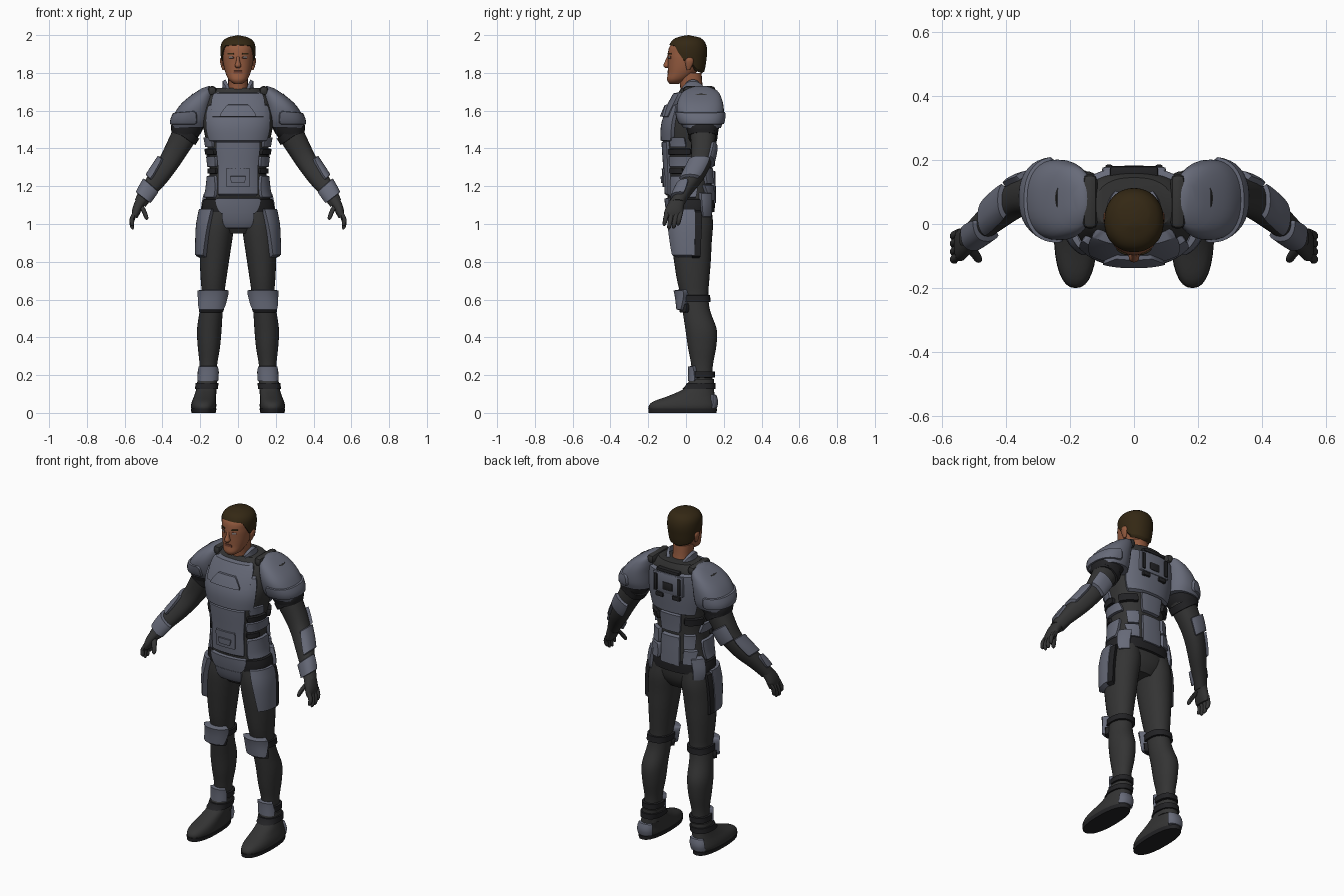
import bpy, bmesh, math
from mathutils import Vector


def material(name, rgb):
    m = bpy.data.materials.new(name)
    m.diffuse_color = (*rgb, 1)
    return m


GREY = material("armour grey", (0.135, 0.145, 0.19))
SUIT = material("dark suit", (0.034, 0.034, 0.034))
BLACK = material("black trim", (0.016, 0.016, 0.018))
SKIN = material("skin", (0.30, 0.105, 0.05))
LIPS = material("lips", (0.17, 0.055, 0.032))
HAIR = material("brown hair", (0.034, 0.021, 0.007))
EYES = material("eye grey", (0.26, 0.23, 0.22))


def finish(name, bm, mat, mirror):
    me = bpy.data.meshes.new(name)
    bm.to_mesh(me)
    bm.free()
    me.materials.append(mat)
    ob = bpy.data.objects.new(name, me)
    bpy.context.collection.objects.link(ob)
    if mirror:
        ob.modifiers.new("mirror", 'MIRROR').use_mirror_merge = False
    bpy.ops.object.select_all(action='DESELECT')
    ob.select_set(True)
    bpy.context.view_layer.objects.active = ob
    bpy.ops.object.shade_smooth_by_angle(angle=math.radians(42))
    return ob


# profile ring: (z, centre x, centre y, radius x, radius y, tilt in degrees)
def ring_at(prof, z):
    z = min(max(z, prof[0][0]), prof[-1][0])
    i = max(k for k in range(len(prof) - 1) if prof[k][0] <= z)
    p = [list(prof[min(max(k, 0), len(prof) - 1)]) + [0] for k in range(i - 1, i + 3)]
    h = p[2][0] - p[1][0]
    t = (z - p[1][0]) / h
    out = []
    for c in range(1, 6):
        m0 = (p[2][c] - p[0][c]) / (p[2][0] - p[0][0]) * h
        m1 = (p[3][c] - p[1][c]) / (p[3][0] - p[1][0]) * h
        out.append((2*t**3 - 3*t*t + 1)*p[1][c] + (t**3 - 2*t*t + t)*m0
                   + (3*t*t - 2*t**3)*p[2][c] + (t**3 - t*t)*m1)
    return z, out


# angle 0 faces the front, 90 faces +x, 180 faces the back
def surf(prof, z, deg, off=0, power=0.85):
    z, (cx, cy, rx, ry, tilt) = ring_at(prof, z)
    s, c = math.sin(math.radians(deg)), math.cos(math.radians(deg))
    s, c = (math.copysign(abs(v)**power, v) for v in (s, c))
    t = math.radians(tilt)
    r = (rx + off) * s
    return Vector((cx + r*math.cos(t), cy - (ry + off)*c, z + r*math.sin(t)))


def loft(name, prof, mat, mirror=False, n=28, steps=24, power=0.85):
    bm = bmesh.new()
    z0, z1 = prof[0][0], prof[-1][0]
    rows = [[bm.verts.new(surf(prof, z0 + (z1 - z0)*j/steps, 360*i/n, 0, power))
             for i in range(n)] for j in range(steps + 1)]
    for a, b in zip(rows, rows[1:]):
        for i in range(n):
            bm.faces.new((a[i], a[(i+1) % n], b[(i+1) % n], b[i]))
    bm.faces.new(rows[0][::-1])
    bm.faces.new(rows[-1])
    return finish(name, bm, mat, mirror)


# raised plate hugging a profile; low / high are angle ranges at its two ends
def plate(name, prof, mat, low, high, z0, z1, off, mirror=False, nu=14, nv=9,
          round_=0.12, sink=0.012, power=0.85):
    closed = low[1] - low[0] >= 360
    us = [i/nu for i in range(nu + 1)]
    vs = [0, .06] + [j/nv for j in range(1, nv)] + [.94, 1]
    if not closed:
        us = [0, .05] + us[1:-1] + [.95, 1]
    fz = [(f if callable(f) else (lambda a, f=f: f)) for f in (z0, z1)]
    bm = bmesh.new()
    rows = []
    for v in vs:
        row = []
        for u in us:
            a0, a1 = (low[k] + (high[k] - low[k])*v for k in (0, 1))
            w = 1 if closed else 1 - round_*abs(2*v - 1)**5
            a = (a0 + a1)/2 + (a1 - a0)*(u - .5)*w
            edge = v in (0, 1) or (not closed and u in (0, 1))
            z = fz[0](a) + (fz[1](a) - fz[0](a))*v
            row.append(bm.verts.new(surf(prof, z, a, -sink if edge else off, power)))
        rows.append(row)
    for a, b in zip(rows, rows[1:]):
        for i in range(len(us) - 1):
            bm.faces.new((a[i], a[i+1], b[i+1], b[i]))
    if closed:
        bmesh.ops.remove_doubles(bm, verts=bm.verts, dist=1e-5)
    return finish(name, bm, mat, mirror)


def box(name, loc, size, mat, mirror=False, bevel=.008):
    bm = bmesh.new()
    bmesh.ops.create_cube(bm, size=1)
    for v in bm.verts:
        v.co = Vector([v.co[k]*size[k] + loc[k] for k in range(3)])
    bmesh.ops.bevel(bm, geom=bm.edges[:], offset=bevel, segments=2, affect='EDGES', profile=.5)
    return finish(name, bm, mat, mirror)


# torso
TORSO = [(.95, 0, .03, .09, .07), (1.0, 0, .03, .155, .10), (1.08, 0, .025, .18, .115),
         (1.18, 0, .02, .16, .12), (1.3, 0, .015, .15, .122), (1.42, 0, .015, .165, .13),
         (1.52, 0, .02, .185, .135), (1.6, 0, .035, .185, .125), (1.68, 0, .055, .165, .105),
         (1.72, 0, .06, .12, .085)]
loft("torso_suit", TORSO, SUIT, n=36, steps=36)
plate("chest_plate", TORSO, GREY, (-62, 62), (-58, 58), 1.43, 1.64, .018, nu=20)
plate("upper_chest_plate", TORSO, GREY, (-42, 42), (-48, 48), 1.56, 1.70, .024, round_=.05)
plate("chest_emblem_panel", TORSO, GREY, (-27, 27), (-13, 13), 1.565, 1.635, .036, nv=4)
plate("abdomen_plate", TORSO, GREY, (-38, 38), (-44, 44), 1.14, 1.45, .014)
plate("abdomen_panel", TORSO, GREY, (-19, 19), (-21, 21), 1.19, 1.30, .022, nv=5)
plate("abdomen_latch", TORSO, GREY, (-9, 9), (-12, 12), 1.215, 1.255, .03, nv=4)
plate("rib_plate", TORSO, GREY, (46, 88), (46, 84), 1.405, 1.46, .012, True, nv=5)
plate("side_vent", TORSO, BLACK, (42, 95), (42, 95), 1.365, 1.4, .017, True, nv=4)
plate("side_plate", TORSO, GREY, (40, 120), (40, 110), 1.30, 1.36, .014, True, nv=5)
plate("lower_side_vent", TORSO, BLACK, (42, 80), (42, 80), 1.265, 1.295, .014, True, nv=4)
plate("flank_plate", TORSO, GREY, (36, 105), (42, 112), 1.135, 1.26, .014, True)
plate("belt", TORSO, BLACK, (0, 360), (0, 360), 1.06, 1.135, .012, nu=40)
plate("belt_front_plate", TORSO, GREY, (-27, 27), (-42, 42), 1.05, 1.14, .018, nv=5)
plate("groin_plate", TORSO, GREY, (-25, 25), (-25, 25), .975, 1.06, .02, nv=6)
plate("rear_hip_plate", TORSO, GREY, (112, 140), (108, 142), 1.03, 1.17, .028, True)

# back armour
plate("back_plate", TORSO, GREY, (122, 238), (126, 234), 1.41, 1.68, .016, nu=20)
plate("back_rib_pouch", TORSO, BLACK, (105, 155), (105, 155), 1.355, 1.40, .018, True, nv=4)
plate("spine_plate", TORSO, GREY, (160, 200), (158, 202), 1.3, 1.42, .016)
plate("lumbar_plate", TORSO, GREY, (128, 156), (122, 156), 1.21, 1.30, .018, True)
plate("lower_lumbar_plate", TORSO, GREY, (136, 160), (118, 156), 1.12, 1.21, .02, True)
plate("tail_plate", TORSO, GREY, (163, 197), (160, 200), 1.1, 1.29, .018)
box("back_unit", (0, .158, 1.6), (.2, .04, .12), GREY)
box("back_unit_top", (0, .158, 1.675), (.15, .045, .022), BLACK)
box("back_unit_core", (0, .17, 1.585), (.07, .025, .05), BLACK)
box("back_unit_clip", (.078, .17, 1.60), (.022, .03, .1), BLACK, True, .005)
box("back_unit_foot", (.055, .165, 1.525), (.05, .03, .025), BLACK, True, .005)

# collar and neck
NECK = [(1.64, 0, .045, .065, .07), (1.72, 0, .03, .052, .06), (1.80, 0, .02, .055, .062)]
loft("neck", NECK, SKIN, n=20, steps=8)
COLLAR = [(1.60, 0, .05, .13, .13), (1.66, 0, .045, .112, .105), (1.71, 0, .04, .082, .078),
          (1.78, 0, .035, .078, .074)]
plate("inner_collar", COLLAR, BLACK, (0, 360), (0, 360), 1.66, 1.70, -.008, nu=28, nv=4)
plate("collar", COLLAR, GREY, (22, 338), (30, 330), 1.61,
      lambda a: 1.70 + .065*max(0, math.sin(math.radians(min(a, 360 - a))))**2, .004, nu=32)

# head
HEAD = [(1.742, 0, -.062, .022, .024), (1.76, 0, -.05, .046, .05), (1.80, 0, -.022, .066, .074),
        (1.85, 0, -.004, .078, .092), (1.90, 0, .004, .082, .10), (1.95, 0, .01, .078, .09),
        (1.985, 0, .014, .03, .04)]
loft("head", HEAD, SKIN, n=32, steps=26, power=.9)
NOSE = [(1.826, 0, -.098, .008, .012), (1.836, 0, -.1, .017, .02), (1.86, 0, -.098, .01, .014),
        (1.888, 0, -.09, .007, .008)]
loft("nose", NOSE, SKIN, n=12, steps=10)
EAR = [(1.815, .076, .012, .006, .008), (1.84, .082, .016, .009, .018),
       (1.87, .085, .018, .011, .022), (1.885, .083, .018, .005, .01)]
loft("ear", EAR, SKIN, True, n=12, steps=8)
plate("mouth", HEAD, LIPS, (-21, 21), (-17, 17), 1.796, 1.812, .003, nv=3, sink=.003, power=.9)
plate("eye", HEAD, EYES, (16, 33), (16, 33), 1.877, 1.887, .002, True, 6, 3, sink=.003, power=.9)
plate("eye_shadow", HEAD, LIPS, (13, 37), (13, 37), 1.872, 1.891, .001, True, 6, 3, sink=.003, power=.9)
plate("eyebrow", HEAD, HAIR, (11, 40), (12, 38), 1.898, 1.906, .004, True, 6, 3, sink=.003, power=.9)


def hairline(a):
    d = min(a, 360 - a)
    knots = [(0, 1.945), (48, 1.94), (62, 1.90), (78, 1.855), (92, 1.86), (115, 1.81), (181, 1.795)]
    for (d0, h0), (d1, h1) in zip(knots, knots[1:]):
        if d <= d1:
            return h0 + (h1 - h0)*(d - d0)/(d1 - d0)


SCALP = [(1.78, 0, .02, .066, .066), (1.82, 0, .015, .08, .085), (1.87, 0, .012, .089, .096),
         (1.92, 0, .01, .093, .102), (1.96, 0, .01, .086, .092), (1.985, 0, .012, .06, .066),
         (2.0, 0, .014, .012, .012)]
plate("hair", SCALP, HAIR, (0, 360), (0, 360), hairline, 2.0, 0, nu=48, nv=14, power=.95)

# arms
ARM = [(1.11, .518, -.045, .034, .036, 35), (1.17, .48, -.012, .042, .044, 40),
       (1.25, .42, .04, .052, .054, 42), (1.32, .37, .075, .055, .057, 38),
       (1.38, .335, .088, .06, .06, 35), (1.47, .285, .09, .068, .068, 35),
       (1.55, .245, .09, .073, .075, 35), (1.66, .19, .08, .06, .07, 30)]
loft("arm", ARM, SUIT, True, n=24, steps=28)
plate("forearm_guard", ARM, GREY, (15, 150), (30, 140), 1.215, 1.325, .014, True)
plate("wrist_guard", ARM, GREY, (-75, 120), (-60, 100), 1.135, 1.205, .014, True)
plate("elbow_pad", ARM, GREY, (125, 225), (130, 220), 1.32, 1.41, .016, True)
plate("arm_band", ARM, BLACK, (0, 360), (0, 360), 1.46, 1.50, .01, True, 28, 4)

# shoulder armour
PAD = [(1.51, .25, .085, .098, .10, -2), (1.55, .248, .08, .102, .118, 0),
       (1.61, .233, .075, .095, .125, -6), (1.66, .212, .075, .085, .115, -12),
       (1.70, .19, .078, .062, .09, -18), (1.725, .172, .08, .02, .04, -18)]
loft("shoulder_pad", PAD, GREY, True, n=32, steps=18)
plate("shoulder_rim", PAD, GREY, (-25, 190), (-15, 180), 1.525, 1.60, .009, True, 20, 6)
UNDER = [(1.465, .29, .09, .065, .075, 18), (1.5, .275, .088, .082, .085, 12),
         (1.56, .25, .085, .085, .1, 0)]
loft("shoulder_under_pad", UNDER, BLACK, True, n=20, steps=6)
box("shoulder_strap", (.137, .07, 1.705), (.045, .17, .05), SUIT, True, .018)

# hands
PALM = [(1.035, .546, -.068, .014, .045, 15), (1.06, .541, -.066, .022, .05, 18),
        (1.10, .526, -.055, .026, .045, 25), (1.14, .50, -.035, .03, .036, 32)]
loft("palm", PALM, SUIT, True, n=18, steps=8)
for k, (y, tip) in enumerate([(-.103, .99), (-.079, .972), (-.054, .975), (-.03, .992)]):
    f = [(tip, .558, y - .012, .004, .004), (tip + .008, .56, y - .011, .01, .01),
         (tip + .035, .562, y - .006, .012, .012), (1.065, .544, y + .003, .013, .013)]
    loft(f"finger_{k + 1}", f, SUIT, True, n=10, steps=10)
THUMB = [(1.022, .484, -.112, .004, .004), (1.032, .485, -.11, .011, .011),
         (1.065, .497, -.092, .014, .014), (1.105, .52, -.06, .017, .018)]
loft("thumb", THUMB, SUIT, True, n=10, steps=10)

# legs
LEG = [(.1, .165, .085, .05, .06), (.17, .16, .085, .045, .056), (.25, .157, .085, .046, .057),
       (.35, .154, .085, .059, .075), (.44, .152, .08, .065, .083), (.54, .142, .055, .061, .073),
       (.62, .133, .045, .059, .073), (.7, .13, .038, .067, .085), (.8, .125, .034, .077, .097),
       (.9, .118, .03, .085, .106), (1.0, .108, .03, .09, .113), (1.08, .098, .03, .085, .105)]
loft("leg", LEG, SUIT, True, n=28, steps=40, power=.95)
plate("thigh_plate", LEG, GREY, (30, 98), (14, 100), .82, 1.1, .024, True, round_=.05)
plate("thigh_plate_edge", LEG, BLACK, (88, 110), (94, 112), .815, 1.08, .02, True, 5)
plate("knee_strap", LEG, BLACK, (0, 360), (0, 360), .585, .625, .01, True, 28, 4)
plate("knee_pad", LEG, GREY, (-48, 48), (-75, 75), .54, .655, .032, True, round_=.2)
plate("knee_lower_trim", LEG, BLACK, (-60, 60), (-70, 70), .53, .58, .016, True, nv=4)
plate("ankle_guard", LEG, GREY, (-70, 70), (-60, 60), .165, .25, .018, True)
plate("ankle_strap", LEG, BLACK, (0, 360), (0, 360), .185, .22, .012, True, 28, 4)

# boots
BOOT = [(.015, .182, -.018, .062, .176), (.035, .182, -.018, .067, .18),
        (.06, .18, -.008, .064, .166), (.09, .174, .03, .058, .122),
        (.13, .167, .07, .053, .078), (.18, .161, .084, .053, .064)]
loft("boot", BOOT, SUIT, True, n=32, steps=18)
SOLE = [(0, .182, -.018, .064, .18), (.022, .182, -.018, .068, .182)]
loft("sole", SOLE, BLACK, True, n=32, steps=2)
plate("boot_cuff", BOOT, BLACK, (0, 360), (0, 360), .125, .16, .008, True, 28, 4)
HEEL = [(.02, .178, .1, .046, .055), (.06, .176, .1, .052, .062), (.11, .17, .09, .048, .058)]
plate("heel_guard", HEEL, GREY, (112, 248), (125, 235), .022, .1, .008, True, 14, 6)
